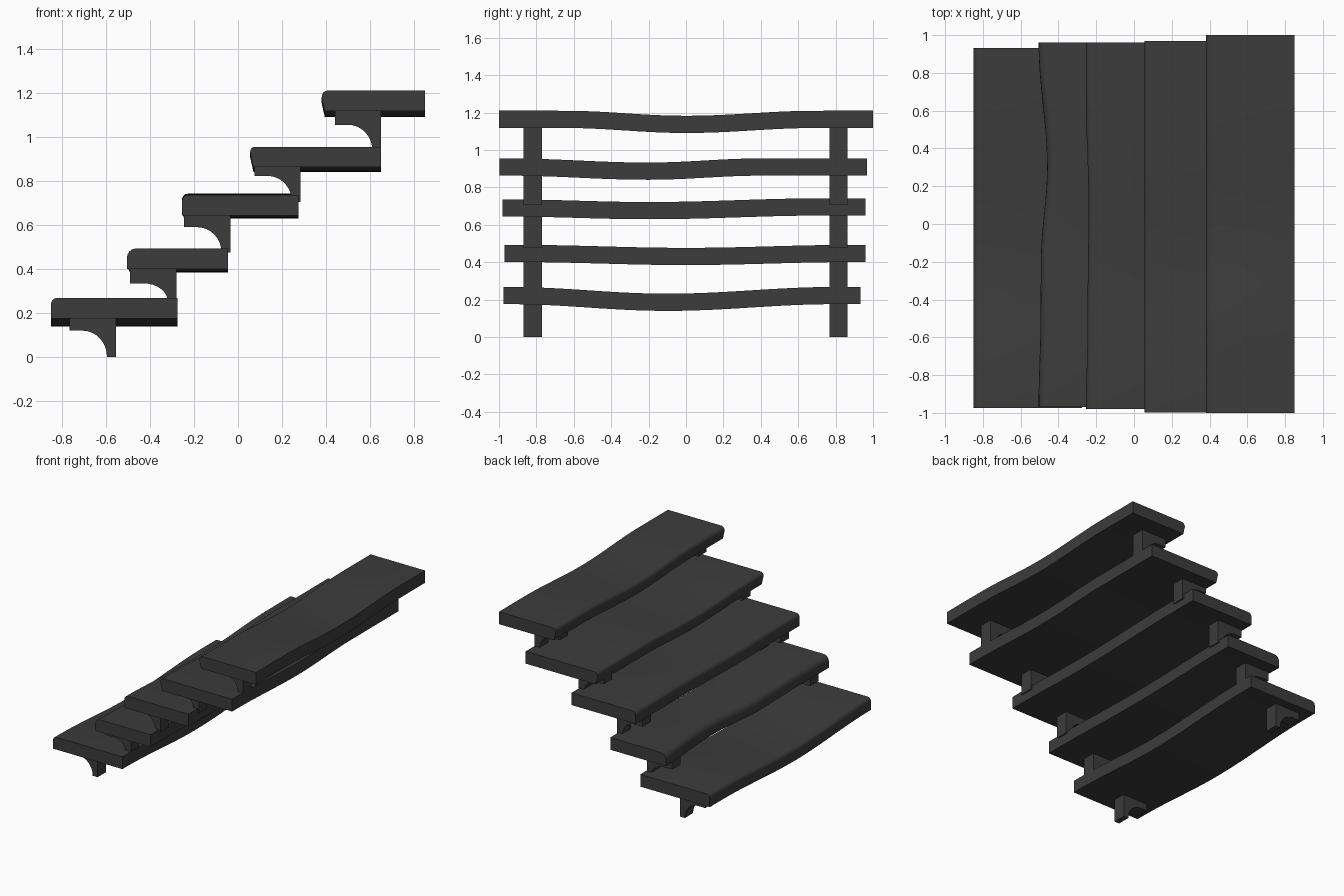
import bpy, bmesh, math

if "Cube" in bpy.data.objects:
    bpy.data.objects.remove(bpy.data.objects["Cube"])

dark = bpy.data.materials.new("dark_wood")
dark.diffuse_color = (0.045, 0.045, 0.045, 1)
dark.use_nodes = True
dark.node_tree.nodes["Principled BSDF"].inputs["Base Color"].default_value = dark.diffuse_color


def ease(knots, y):
    """Smooth cosine interpolation through (y, value) knots."""
    if y <= knots[0][0]:
        return knots[0][1]
    for (a, u), (b, v) in zip(knots, knots[1:]):
        if y <= b:
            return u + (v - u) * (1 - math.cos(math.pi * (y - a) / (b - a))) / 2
    return knots[-1][1]


def loft(name, sections):
    """Closed solid through equal-length rings of points."""
    bm = bmesh.new()
    rings = [[bm.verts.new(p) for p in s] for s in sections]
    n = len(rings[0])
    for r, s in zip(rings, rings[1:]):
        for i in range(n):
            j = (i + 1) % n
            bm.faces.new((r[i], r[j], s[j], s[i]))
    bm.faces.new(rings[0])
    bm.faces.new(rings[-1])
    bmesh.ops.recalc_face_normals(bm, faces=bm.faces)
    me = bpy.data.meshes.new(name)
    bm.to_mesh(me)
    bm.free()
    me.materials.append(dark)
    ob = bpy.data.objects.new(name, me)
    bpy.context.collection.objects.link(ob)
    bpy.context.view_layer.objects.active = ob
    ob.select_set(True)
    bpy.ops.object.shade_smooth_by_angle(angle=math.radians(30))
    ob.select_set(False)


def plank(name, x0, x1, y0, y1, top, sag, nose, undercut, rx, rz, thick=0.092):
    """Sagging board with a worn, rounded nose on the -x edge."""
    sections = []
    for k in range(33):
        y = y0 + (y1 - y0) * k / 32
        t = top + ease(sag, y)
        n = x0 + ease(nose, y)
        arc = [(n + rx * (1 - math.cos(a)), t - rz * (1 - math.sin(a)))
               for a in (math.pi / 2 * i / 4 for i in range(5))]
        prof = [(x1, t - thick), (n + undercut, t - thick)] + arc + [(x1, t)]
        sections.append([(x, y, z) for x, z in prof])
    loft(name, sections)


def bracket(name, x0, x1, yc, z0, lip, z1):
    """Corner bracket with a concave front curve."""
    foot = x1 - 0.04
    prof = [(x1, z0), (x1, z1), (x0, z1), (x0, lip)]
    px, pz = x0 + 0.06, lip
    for i in range(9):
        a = math.pi / 2 * i / 8
        prof.append((px + (foot - px) * math.sin(a), z0 + (pz - z0) * math.cos(a)))
    loft(name, [[(x, yc + d, z) for x, z in prof] for d in (-0.049, 0.049)])


flat = [(-1, 0), (1, 0)]
# x0, x1, y0, y1, top, sag, nose wear, undercut, round x, round z
planks = [
    (-0.85, -0.275, -0.975, 0.933, 0.268,
     [(-0.95, 0), (-0.1, -0.036), (0.8, 0)], flat, 0.0, 0.025, 0.03),
    (-0.505, -0.045, -0.97, 0.96, 0.493,
     [(-0.9, 0), (0, -0.016), (0.9, 0)],
     [(-0.95, 0), (-0.5, 0.01), (-0.2, 0.012), (0.3, 0.045), (0.96, 0)], 0.0, 0.04, 0.045),
    (-0.255, 0.275, -0.98, 0.96, 0.74,
     [(-0.95, -0.004), (-0.2, -0.018), (0.75, 0.002)],
     [(-0.98, 0), (-0.6, 0.008), (0.1, 0.014), (0.7, 0)], 0.0, 0.025, 0.03),
    (0.055, 0.65, -0.997, 0.968, 0.955,
     [(-0.95, 0), (-0.2, -0.022), (0.4, 0)], flat, 0.015, 0.02, 0.025),
    (0.38, 0.85, -1.0, 1.0, 1.21,
     [(-0.65, 0), (0, -0.027), (0.7, 0)], flat, 0.014, 0.025, 0.03),
]
for i, p in enumerate(planks):
    plank(f"step_plank_{i + 1}", *p)

# x0, x1, bottom, lip, top
brackets = [
    (-0.765, -0.555, 0.0, 0.12, 0.18),
    (-0.49, -0.28, 0.255, 0.335, 0.405),
    (-0.245, -0.035, 0.475, 0.59, 0.655),
    (0.075, 0.285, 0.705, 0.823, 0.87),
    (0.44, 0.65, 0.94, 1.055, 1.125),
]
for i, (x0, x1, z0, lip, z1) in enumerate(brackets):
    for side, yc in (("front", -0.82), ("back", 0.815)):
        bracket(f"{side}_bracket_{i + 1}", x0, x1, yc, z0, lip, z1)
